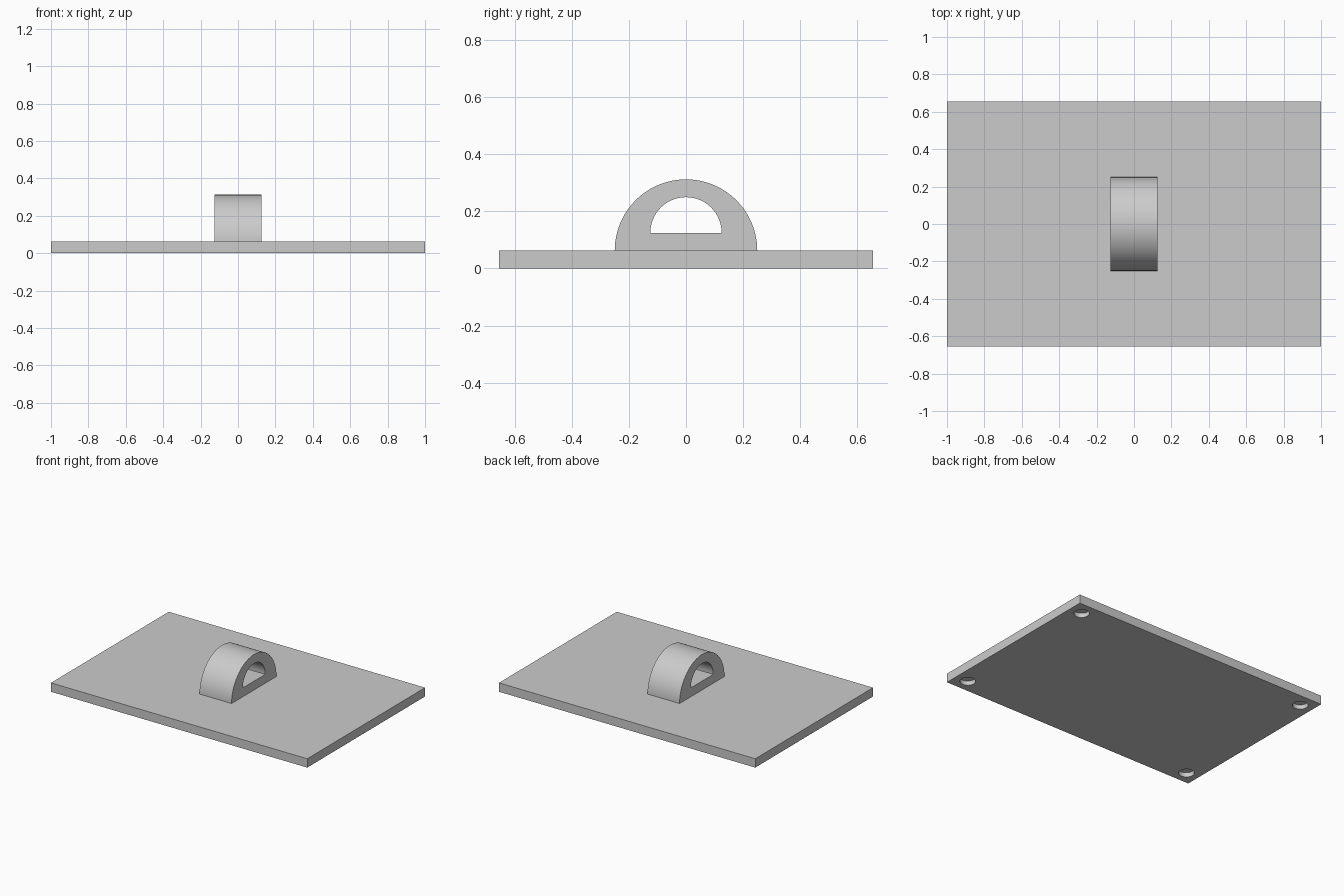
import bpy
import bmesh
from math import cos, sin, pi, radians
from mathutils import Vector

if "Cube" in bpy.data.objects:
    bpy.data.objects.remove(bpy.data.objects["Cube"], do_unlink=True)

# Overall sizes
LENGTH, DEPTH, THICK = 2.0, 1.3125, 0.0625
HANDLE_WIDTH, OUTER_R, INNER_R = 0.25, 0.25, 0.125
HOLE_R, HOLE_DEPTH, HOLE_INSET = 0.05, 0.031, 0.094

grey = bpy.data.materials.new("light_grey")
grey.use_nodes = True
grey.diffuse_color = (0.6, 0.6, 0.6, 1)
grey.node_tree.nodes["Principled BSDF"].inputs["Base Color"].default_value = (0.6, 0.6, 0.6, 1)


def prism(name, outline, direction):
    """Solid made by extruding a closed outline along a direction."""
    bm = bmesh.new()
    face = bm.faces.new([bm.verts.new(p) for p in outline])
    result = bmesh.ops.extrude_face_region(bm, geom=[face], use_keep_orig=True)
    moved = [v for v in result["geom"] if isinstance(v, bmesh.types.BMVert)]
    bmesh.ops.translate(bm, verts=moved, vec=direction)
    bmesh.ops.recalc_face_normals(bm, faces=bm.faces)
    mesh = bpy.data.meshes.new(name)
    bm.to_mesh(mesh)
    bm.free()
    mesh.materials.append(grey)
    obj = bpy.data.objects.new(name, mesh)
    bpy.context.collection.objects.link(obj)
    return obj


def half_round(x, radius, base, steps=48):
    """Half-disc outline standing on height base, in the plane at x."""
    return [(x, radius * cos(pi * i / steps), base + radius * sin(pi * i / steps))
            for i in range(steps + 1)]


def circle(cx, cy, z, radius, steps=32):
    return [(cx + radius * cos(2 * pi * i / steps), cy + radius * sin(2 * pi * i / steps), z)
            for i in range(steps)]


def cut(target, cutter):
    """Subtract the cutter, then discard it."""
    mod = target.modifiers.new("cut", "BOOLEAN")
    mod.operation, mod.solver, mod.object = "DIFFERENCE", "EXACT", cutter
    bpy.context.view_layer.objects.active = target
    bpy.ops.object.modifier_apply(modifier=mod.name)
    bpy.data.objects.remove(cutter, do_unlink=True)


# Flat rectangular plate
hx, hy = LENGTH / 2, DEPTH / 2
plate = prism("base_plate", [(-hx, -hy, 0), (hx, -hy, 0), (hx, hy, 0), (-hx, hy, 0)],
              Vector((0, 0, THICK)))

# Blind round recesses under the four corners
for sx in (-1, 1):
    for sy in (-1, 1):
        rim = circle(sx * (hx - HOLE_INSET), sy * (hy - HOLE_INSET), -0.05, HOLE_R)
        cut(plate, prism("recess_cutter", rim, Vector((0, 0, 0.05 + HOLE_DEPTH))))

# Arched handle with a half-round opening
handle = prism("arched_handle", half_round(-HANDLE_WIDTH / 2, OUTER_R, THICK),
               Vector((HANDLE_WIDTH, 0, 0)))
cut(handle, prism("opening_cutter", half_round(-HANDLE_WIDTH, INNER_R, 2 * THICK),
                  Vector((2 * HANDLE_WIDTH, 0, 0))))

# Smooth curved walls, keep corners crisp
bpy.ops.object.select_all(action="DESELECT")
for obj in (plate, handle):
    obj.select_set(True)
bpy.context.view_layer.objects.active = handle
bpy.ops.object.shade_smooth_by_angle(angle=radians(30))
